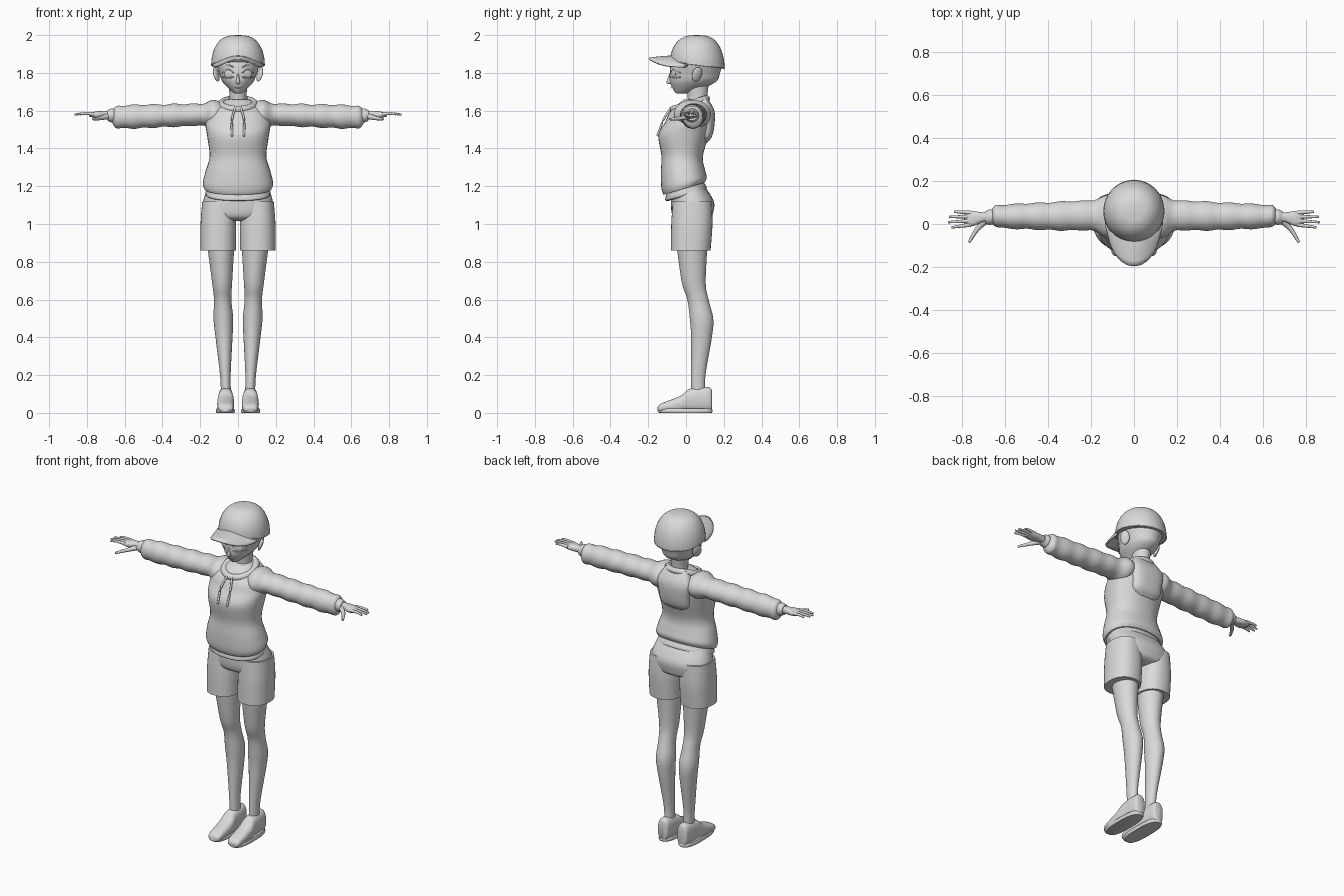
import bpy, bmesh
from math import sin, cos, pi, copysign
from mathutils import Vector

default_cube = bpy.data.objects.get("Cube")
if default_cube:
    bpy.data.objects.remove(default_cube)

shade = (0.7, 0.7, 0.7, 1)
grey = bpy.data.materials.new("light grey")
grey.use_nodes = True
grey.diffuse_color = shade
grey.node_tree.nodes["Principled BSDF"].inputs["Base Color"].default_value = shade


def finish(name, bm):
    """Turn a bmesh into a smooth shaded grey object."""
    bmesh.ops.recalc_face_normals(bm, faces=bm.faces)
    mesh = bpy.data.meshes.new(name)
    bm.to_mesh(mesh)
    bm.free()
    mesh.materials.append(grey)
    obj = bpy.data.objects.new(name, mesh)
    bpy.context.collection.objects.link(obj)
    bpy.ops.object.select_all(action='DESELECT')
    bpy.context.view_layer.objects.active = obj
    obj.select_set(True)
    bpy.ops.object.shade_smooth_by_angle(angle=0.8)
    return obj


def spline(rows, steps=5):
    """Catmull-Rom curve through rows of numbers."""
    out = []
    last = len(rows) - 1
    for i in range(last):
        before, start, end, after = (Vector(rows[max(0, min(last, i + k))]) for k in (-1, 0, 1, 2))
        for j in range(steps):
            t = j / steps
            linear = end - before
            square = 2 * before - 5 * start + 4 * end - after
            cubic = 3 * (start - end) + after - before
            out.append(start + (linear + (square + cubic * t) * t) * t / 2)
    return out + [Vector(rows[last])]


def skin(name, rings, closed=False):
    """Bridge rings of points into a tube, capping open ends."""
    bm = bmesh.new()
    loops = [[bm.verts.new(point) for point in ring] for ring in rings]
    count = len(loops[0])
    pairs = list(zip(loops, loops[1:]))
    if closed:
        pairs.append((loops[-1], loops[0]))
    else:
        bm.faces.new(loops[0])
        bm.faces.new(loops[-1])
    for lower, upper in pairs:
        for k in range(count):
            following = (k + 1) % count
            bm.faces.new((lower[k], lower[following], upper[following], upper[k]))
    return finish(name, bm)


def rounded(value, power):
    return copysign(abs(value) ** (2 / power), value)


def loft(name, rows, axis="z", side=1, centre=0, lean=0, power=2, warp=None):
    """Rows hold position on the axis, half width, low edge and high edge."""
    segments = 36
    rings = []
    for t, half, low, high in spline(rows):
        ring = []
        for k in range(segments):
            angle = 2 * pi * k / segments
            u = centre + lean * t + half * rounded(cos(angle), power)
            v = (low + high) / 2 + (high - low) / 2 * rounded(sin(angle), power)
            x, y, z = {"x": (t, v, u), "y": (u, t, v), "z": (u, v, t)}[axis]
            point = Vector((side * x, y, z))
            if warp:
                warp(point)
            ring.append(point)
        rings.append(ring)
    return skin(name, rings)


def tube(name, points, radius, end_radius=None, side=1, closed=False):
    """Round tube along a smooth path, optionally tapering."""
    if end_radius is None:
        end_radius = radius
    path = spline(points + points[:1] if closed else points)
    if closed:
        path.pop()
    rings = []
    count = len(path)
    for i, point in enumerate(path):
        after = path[(i + 1) % count] if closed else path[min(i + 1, count - 1)]
        before = path[i - 1] if closed else path[max(i - 1, 0)]
        along = (after - before).normalized()
        across = along.cross(Vector((0, 0, 1) if abs(along.z) < 0.9 else (0, 1, 0))).normalized()
        up = across.cross(along)
        r = radius + (end_radius - radius) * i / (count - 1)
        ring = [point + r * (cos(k * pi / 5) * across + sin(k * pi / 5) * up) for k in range(10)]
        rings.append([(side * p.x, p.y, p.z) for p in ring])
    return skin(name, rings, closed)


def hoop(width, depth, y, z, rise):
    """Points of a tilted ellipse that climbs by rise at the back."""
    angles = [k * pi / 6 for k in range(12)]
    return [(width * cos(a), y + depth * sin(a), z + rise * sin(a)) for a in angles]


def ball(name, size, location, turn):
    bm = bmesh.new()
    bmesh.ops.create_uvsphere(bm, u_segments=24, v_segments=16, radius=1)
    bmesh.ops.scale(bm, vec=size, verts=bm.verts)
    obj = finish(name, bm)
    obj.location = location
    obj.rotation_euler = turn


def tilt_hem(point):
    """Let the hem ride up at the back."""
    point.z += 0.3 * point.y * max(0, min(1, (1.32 - point.z) * 8))


def tilt_cap(point):
    """Lower the cap edge behind the head."""
    point.z -= 0.8 * (point.y - 0.06) * (2 - point.z)


def fold(point):
    """Ripple the sleeve cloth around the arm axis."""
    point.z += 0.05 * sin(60 * abs(point.x)) * (point.z - 1.57)
    point.y += 0.04 * sin(60 * abs(point.x)) * (point.y - 0.04)


def face_y(x):
    return 0.047 - 0.133 * (1 - (x / 0.1) ** 2) ** 0.5


# Head and neck
loft("head", [(1.69, .01, -.045, -.015), (1.7, .03, -.06, .04), (1.75, .08, -.085, .155),
              (1.8, .1, -.086, .18), (1.85, .115, -.08, .19), (1.9, .11, -.06, .17)])
loft("neck", [(1.58, .055, 0, .11), (1.65, .044, .01, .11), (1.74, .05, 0, .12)])
loft("nose", [(1.74, .004, -.085, -.08), (1.75, .01, -.103, -.07), (1.8, .004, -.086, -.07)])
tube("mouth", [(-.02, -.076, 1.722), (0, -.08, 1.72), (.02, -.076, 1.722)], .002)

# Cap with a curved peak
dome = []
for k in range(9):
    angle = k * pi / 16.2
    half = 0.142 * cos(angle) ** 0.7
    dome.append((1.84 + 0.16 * sin(angle), half, 0.058 - half, 0.058 + 1.03 * half))
loft("cap_dome", dome, warp=tilt_cap)
tube("cap_edge", hoop(.139, .144, .058, 1.843, -.018), .004, closed=True)

bm = bmesh.new()
grid = []
for i in range(25):
    angle = (i / 24 - 0.5) * pi
    droop = 0.045 * (1 - cos(angle) ** 3)
    row = []
    for j in range(7):
        v = j / 6
        y = 0.01 * (1 - v) - (0.06 + 0.136 * v) * cos(angle)
        row.append(bm.verts.new(((0.134 - 0.012 * v) * sin(angle), y, 1.887 - 0.012 * v * v - droop)))
    grid.append(row)
for row, following in zip(grid, grid[1:]):
    for j in range(6):
        bm.faces.new((row[j], row[j + 1], following[j + 1], following[j]))
peak = finish("cap_peak", bm)
solid = peak.modifiers.new("thickness", 'SOLIDIFY')
solid.thickness = 0.01
solid.offset = 0

# Hoodie body, waistband, collar and hood
loft("hoodie_body", [(1.19, .178, -.118, .1), (1.22, .186, -.13, .11), (1.28, .172, -.133, .1),
                     (1.36, .15, -.13, .09), (1.47, .164, -.146, .12), (1.54, .172, -.11, .13),
                     (1.6, .15, -.08, .13), (1.66, .06, -.01, .11)], power=2.25, warp=tilt_hem)
loft("hoodie_waistband", [(1.15, .16, -.09, .1), (1.16, .172, -.11, .11), (1.2, .165, -.1, .09)],
     power=2.25, warp=tilt_hem)
tube("hood_collar", hoop(.088, .088, .02, 1.635, .028), .019, closed=True)
loft("hood_back", [(1.43, .05, .07, .11), (1.46, .09, .06, .136), (1.52, .1, .05, .15),
                   (1.6, .108, .05, .15), (1.67, .07, .07, .11)], power=2.8)

# Shorts around the hips
loft("shorts_hips", [(1.015, .06, -.02, .09), (1.03, .15, -.06, .13), (1.06, .186, -.076, .144),
                     (1.12, .184, -.08, .147), (1.2, .16, -.08, .1)], power=2.3)

for side, tag in ((1, "left_"), (-1, "right_")):
    # Ears, eyes, lashes and brows
    ball(tag + "ear", (.011, .028, .04), (side * .115, .058, 1.792), (-.15, side * .3, side * .45))
    ball(tag + "eye", (.025, .005, .019), (side * .052, face_y(.052), 1.795), (0, 0, side * .5))
    for part, height, bend in (("upper_lash", 1.8, .018), ("lower_lash", 1.778, -.006), ("eyebrow", 1.83, .012)):
        points = []
        for t in (-1, 0, 1):
            x = 0.052 + 0.03 * t
            points.append((x, face_y(x), height + bend * (1 - t * t)))
        tube(tag + part, points, .003, side=side)

    # Drawstring
    tube(tag + "drawstring", [(.015, -.08, 1.615), (.032, -.12, 1.55), (.031, -.152, 1.465)], .006, side=side)

    # Sleeve with soft folds, then cuff
    loft(tag + "sleeve", [(.06, .06, -.04, .12), (.13, .072, -.06, .13), (.2, .058, -.03, .11),
                          (.3, .06, -.03, .106), (.4, .06, -.028, .1), (.5, .062, -.024, .096),
                          (.6, .061, -.02, .09), (.645, .056, -.01, .086), (.665, .03, .01, .06)],
         "x", side, centre=1.585, lean=-.03, warp=fold)
    loft(tag + "cuff", [(.65, .033, 0, .066), (.67, .037, -.004, .068), (.69, .028, 0, .06)],
         "x", side, centre=1.575)

    # Hand
    loft(tag + "palm", [(.67, .02, .01, .053), (.7, .02, .01, .053), (.75, .018, -.01, .06), (.79, .008, -.006, .056)],
         "x", side, centre=1.578, power=2.4)
    for i, finger in enumerate(("index", "middle", "ring", "little")):
        root = 0.019 * i - 0.004
        tip = root * 1.3 - 0.011
        reach = 0.866 - 0.01 * (i - 1.3) ** 2
        tube(tag + finger + "_finger", [(.76, root, 1.582), (.81, (root + tip) / 2, 1.585), (reach, tip, 1.58)],
             .01, .005, side)
    tube(tag + "thumb", [(.69, .015, 1.57), (.73, -.025, 1.56), (.768, -.086, 1.555)], .016, .006, side)

    # Shorts leg, bare leg, shoe and sole
    loft(tag + "shorts_leg", [(.86, .094, -.08, .13), (1, .094, -.078, .14), (1.12, .085, -.07, .135)],
         side=side, centre=.104, power=2.3)
    calf_and_thigh = [(.1, .027, .065), (.2, .028, .065), (.4, .045, .082), (.5, .052, .082),
                      (.6, .046, .063), (.7, .054, .04), (.95, .078, .03)]
    loft(tag + "leg", [(z, r, y - r - .01, y + r + .01) for z, r, y in calf_and_thigh],
         side=side, centre=.06, lean=.035)
    loft(tag + "shoe", [(-.15, .02, .01, .03), (-.13, .04, .004, .05), (-.03, .045, .004, .09),
                        (.02, .041, .004, .127), (.12, .036, .004, .136), (.138, .022, .01, .11)],
         "y", side, centre=.065, power=2.5)
    loft(tag + "shoe_sole", [(0, .047, -.142, .136), (.01, .05, -.152, .141), (.024, .046, -.146, .136)],
         side=side, centre=.067, power=2.7)
